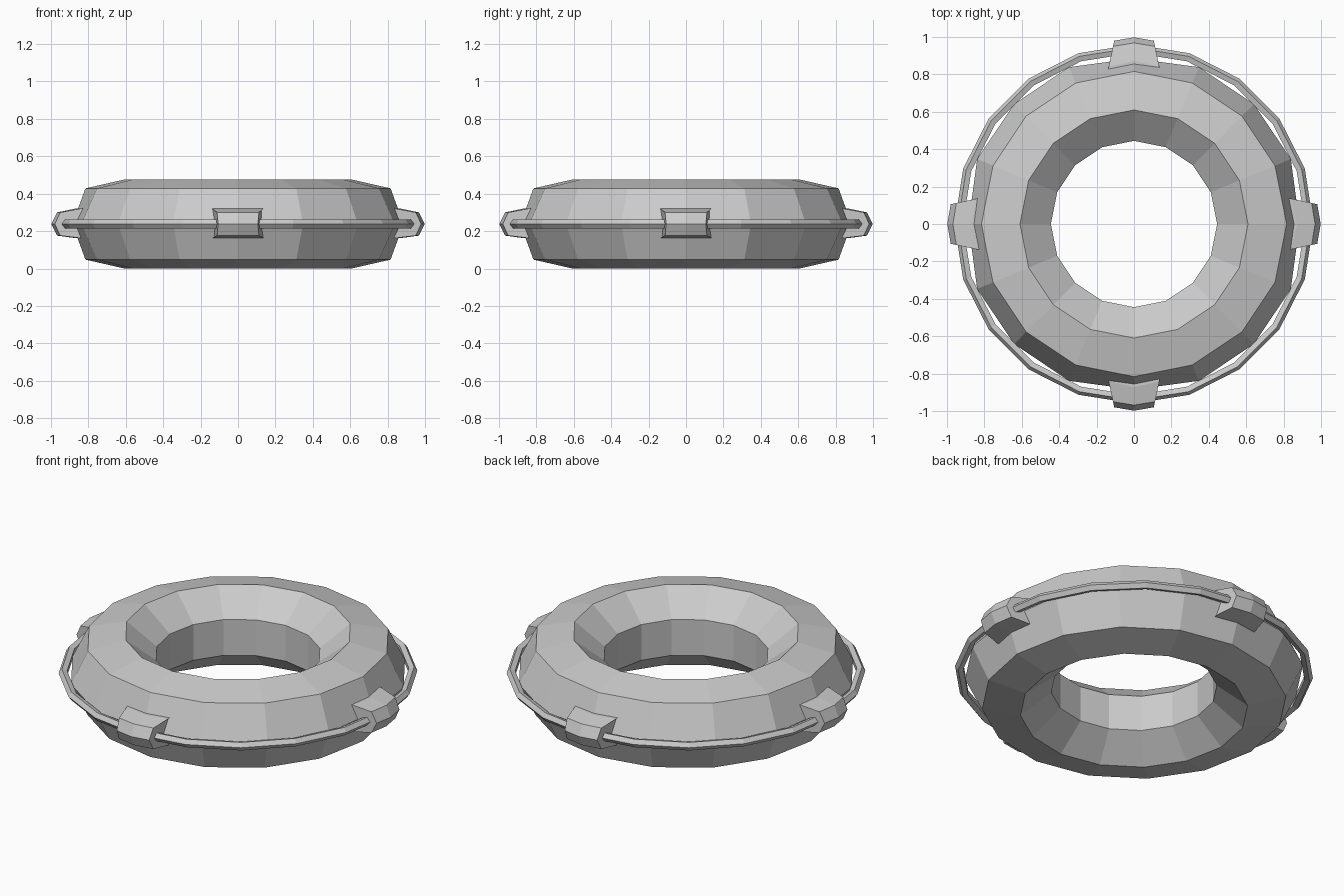
import bpy, bmesh
from math import sin, cos, pi, tau

if "Cube" in bpy.data.objects:
    bpy.data.objects.remove(bpy.data.objects["Cube"])

ZC = 0.238  # height of the ring's centre line


def link(name, bm):
    bmesh.ops.recalc_face_normals(bm, faces=bm.faces)
    me = bpy.data.meshes.new(name)
    bm.to_mesh(me)
    bm.free()
    ob = bpy.data.objects.new(name, me)
    bpy.context.collection.objects.link(ob)
    return ob


def torus(name, major, minor, n, m, dent=0.0):
    """Faceted ring; dent pulls in the outer vertex under each clip."""
    bm = bmesh.new()
    rings = []
    for i in range(n):
        a = tau * i / n
        ring = []
        for j in range(m):
            b = tau * j / m
            r = major + minor * cos(b)
            if j == 0 and i % (n // 4) == 0:
                r -= dent
            ring.append(bm.verts.new((r * cos(a), r * sin(a), ZC + minor * sin(b))))
        rings.append(ring)
    for i in range(n):
        p, q = rings[i], rings[(i + 1) % n]
        for j in range(m):
            k = (j + 1) % m
            bm.faces.new((p[j], q[j], q[k], p[k]))
    return link(name, bm)


def clip(name, angle):
    """Wedge-nosed rope clip, flaring toward the ring and bent at its middle."""
    # radius, height offset, half width, setback of the side corners
    prof = [(0.80, 0.082, 0.135, 0.03), (0.872, 0.082, 0.135, 0.03),
            (0.968, 0.062, 0.112, 0.018), (0.998, 0.0, 0.106, 0.018),
            (0.968, -0.062, 0.112, 0.018), (0.872, -0.075, 0.135, 0.03),
            (0.80, -0.075, 0.135, 0.03)]
    bm = bmesh.new()
    c, s = cos(angle), sin(angle)
    cols = []
    for side in (-1, 0, 1):
        col = []
        for r, dz, w, back in prof:
            x, y = r - abs(side) * back, side * w
            col.append(bm.verts.new((x * c - y * s, x * s + y * c, ZC + dz)))
        cols.append(col)
    m = len(prof)
    for p, q in zip(cols, cols[1:]):
        for j in range(m):
            k = (j + 1) % m
            bm.faces.new((p[j], q[j], q[k], p[k]))
    bm.faces.new(cols[0])
    bm.faces.new(cols[-1][::-1])
    return link(name, bm)


# Inflated ring and the grab rope around it
torus("buoy_ring", 0.664, 0.2435, 16, 7, dent=0.022)
torus("grab_rope", 0.935, 0.025, 20, 5)

# Four clips holding the rope
for i, side in enumerate(("right", "back", "left", "front")):
    clip("rope_clip_" + side, i * pi / 2)
